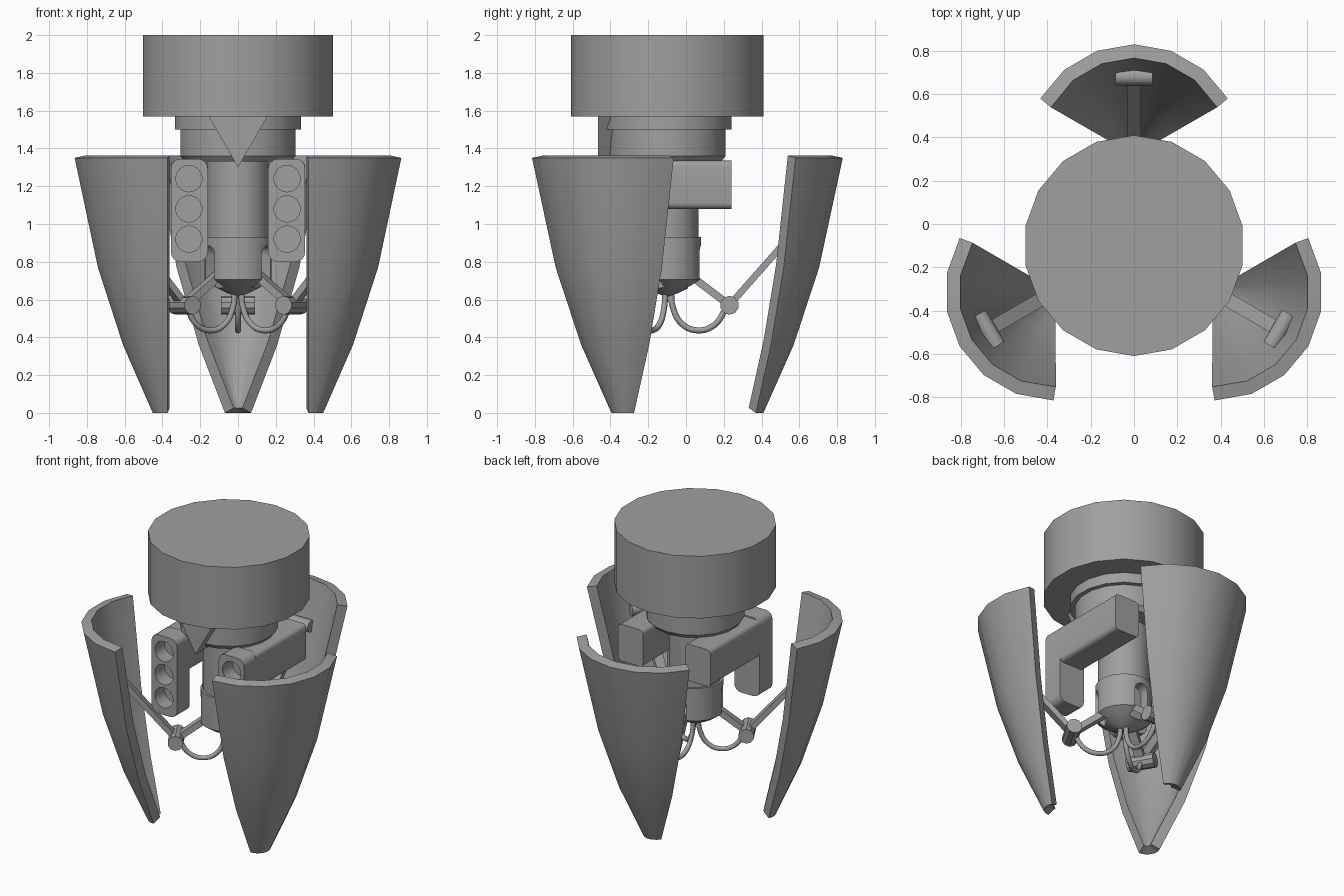
import bpy, bmesh, math
from mathutils import Matrix, Vector

if "Cube" in bpy.data.objects:
    bpy.data.objects.remove(bpy.data.objects["Cube"])

AXIS_Y = -0.10   # main axis of the body
CORE = Matrix.Translation((0, AXIS_Y, 0))

grey = bpy.data.materials.new("grey_metal")
grey.diffuse_color = (0.35, 0.35, 0.35, 1)
grey.use_nodes = True
grey.node_tree.nodes["Principled BSDF"].inputs["Base Color"].default_value = grey.diffuse_color


def finish(name, bm, matrix=None, recalc=True):
    if recalc:
        bmesh.ops.recalc_face_normals(bm, faces=bm.faces)
    me = bpy.data.meshes.new(name)
    bm.to_mesh(me)
    bm.free()
    ob = bpy.data.objects.new(name, me)
    bpy.context.collection.objects.link(ob)
    me.materials.append(grey)
    if matrix:
        ob.matrix_world = matrix
    return ob


def select(ob):
    bpy.ops.object.select_all(action='DESELECT')
    bpy.context.view_layer.objects.active = ob
    ob.select_set(True)


def smooth(ob):
    select(ob)
    bpy.ops.object.shade_smooth_by_angle(angle=math.radians(32))


def apply_modifiers(ob):
    select(ob)
    for m in list(ob.modifiers):
        bpy.ops.object.modifier_apply(modifier=m.name)


def cut(ob, cutters):
    for c in cutters:
        m = ob.modifiers.new("cut", 'BOOLEAN')
        m.operation, m.solver, m.object = 'DIFFERENCE', 'EXACT', c
    apply_modifiers(ob)
    for c in cutters:
        bpy.data.objects.remove(c)


def lathe(name, profile, sides=18):
    """Closed turned part from (radius, z) pairs."""
    bm = bmesh.new()
    rings = []
    for r, z in profile:
        rings.append([bm.verts.new((r * math.cos(a), r * math.sin(a), z)) for a in
                      (math.pi / 2 + i * math.tau / sides for i in range(sides))])
    for lo, hi in zip(rings, rings[1:]):
        for i in range(sides):
            j = (i + 1) % sides
            bm.faces.new((lo[i], lo[j], hi[j], hi[i]))
    bm.faces.new(rings[0])
    bm.faces.new(rings[-1])
    return finish(name, bm, CORE)


def rod(name, p, q, radius, sides, matrix):
    """Cylinder between two points."""
    p, q = Vector(p), Vector(q)
    d = q - p
    bm = bmesh.new()
    m = Matrix.Translation((p + q) / 2) @ d.to_track_quat('Z', 'Y').to_matrix().to_4x4()
    bmesh.ops.create_cone(bm, cap_ends=True, segments=sides, radius1=radius,
                          radius2=radius, depth=d.length, matrix=m)
    return finish(name, bm, matrix)


def bar(name, p, q, width, thick, matrix):
    """Flat bar in the radial plane, width along x."""
    p, q = Vector(p), Vector(q)
    d = q - p
    bm = bmesh.new()
    m = (Matrix.Translation((p + q) / 2) @ Matrix.Rotation(math.atan2(d.z, d.y), 4, 'X')
         @ Matrix.Diagonal((width, d.length, thick, 1)))
    bmesh.ops.create_cube(bm, size=1, matrix=m)
    return finish(name, bm, matrix)


def rounded_box(name, lo, hi, radius):
    """Box with the edges along y rounded."""
    bm = bmesh.new()
    lo, hi = Vector(lo), Vector(hi)
    bmesh.ops.create_cube(bm, size=1, matrix=Matrix.Translation((lo + hi) / 2)
                          @ Matrix.Diagonal((*(hi - lo), 1)))
    edges = [e for e in bm.edges if abs(e.verts[0].co.y - e.verts[1].co.y) > 1e-4]
    bmesh.ops.bevel(bm, geom=edges, offset=radius, segments=4, profile=0.5, affect='EDGES')
    return finish(name, bm)


# body stack
smooth(lathe("top_drum", [(0.51, 1.57), (0.51, 2.0)]))
smooth(lathe("collar", [(0.34, 1.50), (0.34, 1.57)]))
smooth(lathe("neck", [(0.285, 1.33), (0.31, 1.36), (0.31, 1.50)]))
smooth(lathe("column", [(0.165, 0.92), (0.165, 1.34)]))
cup = lathe("lower_cup", [(0.02, 0.62), (0.06, 0.635), (0.13, 0.67), (0.18, 0.705), (0.18, 0.93)])

# wedge under the front of the drum
bm = bmesh.new()
tri = [(-0.155, 1.57), (0.155, 1.57), (0, 1.30)]
front, back = [[bm.verts.new((x, y, z)) for x, z in tri] for y in (-0.465, -0.2)]
bm.faces.new(front)
bm.faces.new(back)
for i in range(3):
    j = (i + 1) % 3
    bm.faces.new((front[i], front[j], back[j], back[i]))
finish("front_wedge", bm)

# launcher pods with three tubes and a rear beam
for side, s in (("left", -1), ("right", 1)):
    x0, x1 = sorted((s * 0.16, s * 0.355))
    pod = rounded_box(side + "_pod", (x0, -0.44, 0.80), (x1, -0.30, 1.345), 0.05)
    beam = rounded_box(side + "_pod_beam", (x0, -0.31, 1.08), (x1, 0.24, 1.335), 0.03)
    cut(pod, [rod("tube_cutter", (s * 0.26, -0.5, z), (s * 0.26, -0.335, z), 0.07, 18, None)
              for z in (0.92, 1.08, 1.24)])
    smooth(pod)
    smooth(beam)

# three petals with folding arms
PETAL = [(0.08, 0.0), (0.24, 0.36), (0.375, 0.77), (0.50, 1.35)]
HOSE = [(0.02, 0.66), (0.03, 0.56), (0.08, 0.47), (0.16, 0.437), (0.25, 0.465), (0.31, 0.55)]
notches = []
for n in range(3):
    mat = CORE @ Matrix.Rotation(n * math.tau / 3, 4, 'Z')
    tag = "_%d" % (n + 1)

    # petal shell: a third of a tapering cone
    bm = bmesh.new()
    rows = [[bm.verts.new((r * math.cos(a), 0.43 + r * math.sin(a), z)) for a in
             (math.radians(30 + 20 * i) for i in range(7))] for r, z in PETAL]
    for lo, hi in zip(rows, rows[1:]):
        for i in range(6):
            bm.faces.new((lo[i], lo[i + 1], hi[i + 1], hi[i]))
    petal = finish("petal" + tag, bm, mat, recalc=False)
    m = petal.modifiers.new("shell", 'SOLIDIFY')
    m.thickness, m.offset = 0.065, -1
    apply_modifiers(petal)
    smooth(petal)

    # arm bars, knuckle and petal hinge
    bar("inner_arm" + tag, (0, 0.08, 0.76), (0, 0.33, 0.57), 0.06, 0.04, mat)
    bar("outer_arm" + tag, (0, 0.33, 0.57), (0, 0.78, 1.08), 0.065, 0.035, mat)
    smooth(rod("knuckle" + tag, (-0.09, 0.33, 0.57), (0.09, 0.33, 0.57), 0.05, 10, mat))
    smooth(rod("hinge" + tag, (-0.085, 0.78, 1.08), (0.085, 0.78, 1.08), 0.04, 12, mat))

    # hanging hose
    cu = bpy.data.curves.new("hose" + tag, 'CURVE')
    cu.dimensions = '3D'
    cu.bevel_depth, cu.bevel_resolution, cu.resolution_u = 0.016, 2, 5
    sp = cu.splines.new('BEZIER')
    sp.bezier_points.add(len(HOSE) - 1)
    for bp, (r, z) in zip(sp.bezier_points, HOSE):
        bp.co = (0, r, z)
        bp.handle_left_type = bp.handle_right_type = 'AUTO'
    cu.materials.append(grey)
    hose = bpy.data.objects.new("hose" + tag, cu)
    bpy.context.collection.objects.link(hose)
    hose.matrix_world = mat

    # arched slot in the cup where the arm comes out
    bm = bmesh.new()
    outline = [(-0.05, 0.55), (0.05, 0.55)] + [
        (0.05 * math.cos(t), 0.835 + 0.05 * math.sin(t))
        for t in (math.pi * k / 8 for k in range(9))]
    f = bm.faces.new([bm.verts.new((x, 0.11, z)) for x, z in outline])
    ext = bmesh.ops.extrude_face_region(bm, geom=[f])
    bmesh.ops.translate(bm, vec=(0, 0.2, 0),
                        verts=[v for v in ext["geom"] if isinstance(v, bmesh.types.BMVert)])
    notches.append(finish("slot_cutter", bm, mat))

bpy.context.view_layer.update()
cut(cup, notches)
smooth(cup)
